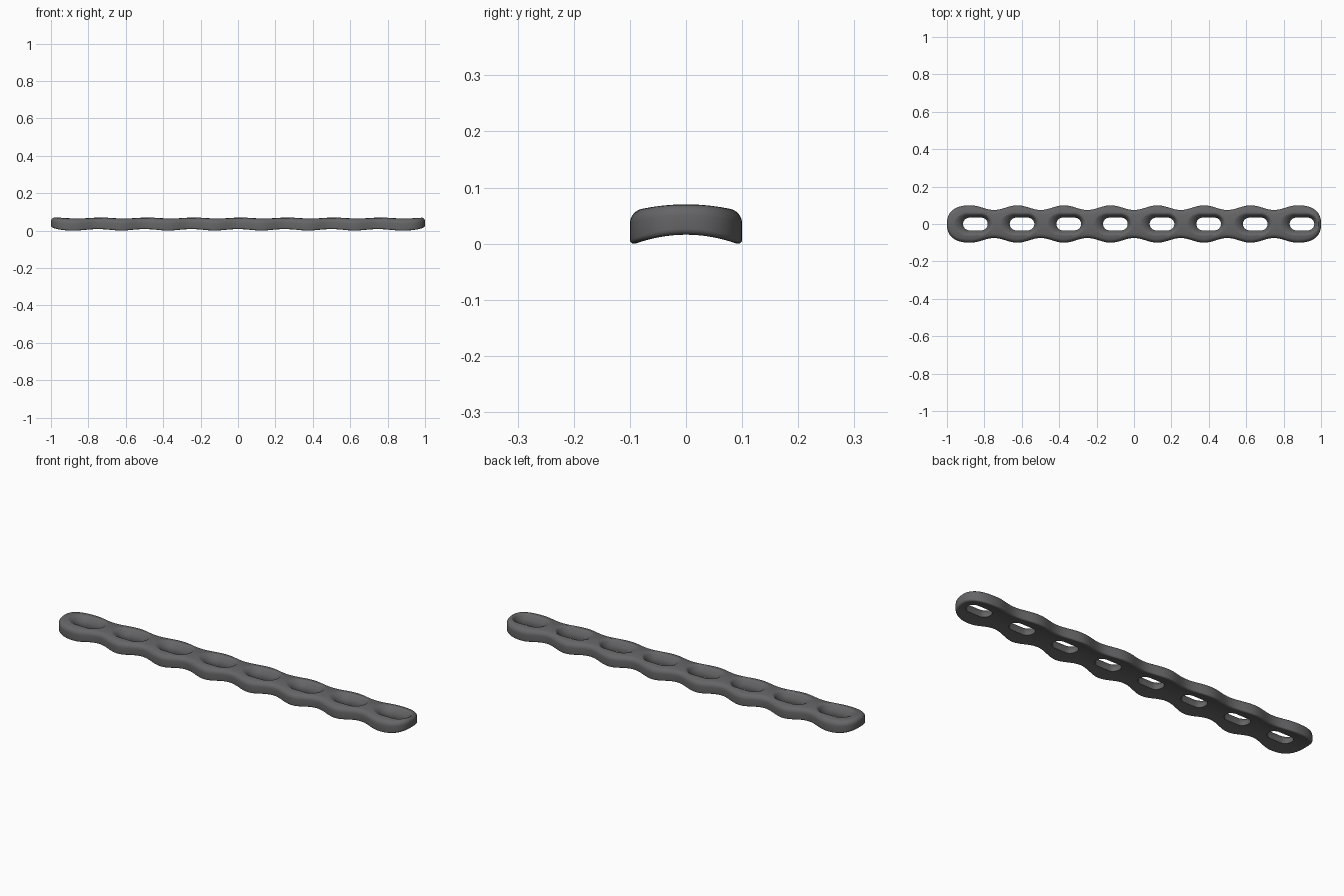
import bpy, bmesh, math
from mathutils import Vector

if "Cube" in bpy.data.objects:
    bpy.data.objects.remove(bpy.data.objects["Cube"])

PITCH, N_SLOTS, END = 0.2495, 8, 0.873


def top_z(y):
    return 0.07 - 1.3 * y * y


def bottom_z(y):
    return 0.016 - 1.95 * y * y


# Half outline from left tip to right tip: rounded ends and wavy sides
def half_outline():
    def cap(k, n=18):
        a = math.pi / 2 * k / n
        return Vector((END + (1 - END) * math.cos(a) ** 0.82, 0.1 * math.sin(a) ** 0.82))
    right = [cap(k) for k in range(19)]
    right[0].y = 0.0
    left = [Vector((-p.x, p.y)) for p in right]
    n = 16 * (N_SLOTS - 1)
    side = []
    for i in range(1, n):
        x = -END + 2 * END * i / n
        side.append(Vector((x, 0.0875 + 0.0125 * math.cos(math.tau * (x + END) / PITCH))))
    return left + side + right[::-1]


# Move the half outline inward by a distance
def inset(pts, d):
    out = []
    for i, p in enumerate(pts):
        a = pts[i - 1] if i else Vector((pts[1].x, -pts[1].y))
        b = pts[i + 1] if i < len(pts) - 1 else Vector((pts[-2].x, -pts[-2].y))
        t = (b - a).normalized()
        out.append(p + Vector((t.y, -t.x)) * d)
    out[0].y = out[-1].y = 0.0
    return out


def make_object(name, bm):
    bmesh.ops.remove_doubles(bm, verts=bm.verts, dist=1e-5)
    bmesh.ops.recalc_face_normals(bm, faces=bm.faces)
    me = bpy.data.meshes.new(name)
    bm.to_mesh(me)
    bm.free()
    ob = bpy.data.objects.new(name, me)
    bpy.context.collection.objects.link(ob)
    return ob


def bridge(bm, a, b):
    n = len(a)
    for i in range(n):
        j = (i + 1) % n
        bm.faces.new((a[i], a[j], b[j], b[i]))


# Plate: rounded rim rings, closed by arched caps
bm = bmesh.new()
base = half_outline()
R_TOP, R_LOW, STEPS = 0.02, 0.011, 5
levels = []
for k in range(STEPS + 1):
    a = math.pi / 2 * k / STEPS
    levels.append((R_LOW * (1 - math.sin(a)), bottom_z, R_LOW * (1 - math.cos(a))))
for k in range(STEPS + 1):
    a = math.pi / 2 * k / STEPS
    levels.append((R_TOP * (1 - math.cos(a)), top_z, -R_TOP * (1 - math.sin(a))))
rings = []
for d, surf, dz in levels:
    half = inset(base, d)
    loop = half + [Vector((p.x, -p.y)) for p in half[-2:0:-1]]
    rings.append([bm.verts.new((p.x, p.y, surf(p.y) + dz)) for p in loop])
for a, b in zip(rings, rings[1:]):
    bridge(bm, a, b)
ACROSS = 12
for d, surf in ((R_LOW, bottom_z), (R_TOP, top_z)):
    half = inset(base, d)
    rows = []
    for p in half:
        ys = [p.y * (1 - 2 * j / ACROSS) for j in range(ACROSS + 1)]
        if p.y == 0:
            rows.append([bm.verts.new((p.x, 0, surf(0)))] * (ACROSS + 1))
        else:
            rows.append([bm.verts.new((p.x, y, surf(y))) for y in ys])
    for a, b in zip(rows, rows[1:]):
        for j in range(ACROSS):
            quad = list(dict.fromkeys((a[j], a[j + 1], b[j + 1], b[j])))
            bm.faces.new(quad)
plate = make_object("slotted_plate", bm)

# Slot cutters: straight oblong hole opening into a flared countersink
# (height, half length, half width, shift along x)
SLOT = [(-0.03, 0.072, 0.037, 0.025), (0.008, 0.069, 0.036, 0.025), (0.016, 0.066, 0.034, 0.025),
        (0.034, 0.066, 0.034, 0.025), (0.045, 0.072, 0.040, 0.023),
        (0.055, 0.079, 0.046, 0.021), (0.062, 0.086, 0.052, 0.018),
        (0.067, 0.094, 0.060, 0.015), (0.071, 0.106, 0.070, 0.015)]
bm = bmesh.new()
for s in range(N_SLOTS):
    cx = -END + s * 2 * END / (N_SLOTS - 1)
    loops = []
    for z, hl, hw, shift in SLOT:
        loop = []
        for k in range(32):
            a = math.tau * (k + 0.5) / 32
            straight = math.copysign(hl - hw, math.cos(a))
            loop.append(bm.verts.new((cx + shift + straight + hw * math.cos(a),
                                      hw * math.sin(a), z)))
        loops.append(loop)
    for a, b in zip(loops, loops[1:]):
        bridge(bm, a, b)
    bm.faces.new(loops[0])
    bm.faces.new(loops[-1])
cutter = make_object("slot_cutter", bm)
cutter.hide_render = True

# Cut the slots
mod = plate.modifiers.new("slots", 'BOOLEAN')
mod.operation = 'DIFFERENCE'
mod.solver = 'EXACT'
mod.object = cutter
bpy.context.view_layer.objects.active = plate
plate.select_set(True)
bpy.ops.object.modifier_apply(modifier=mod.name)
bpy.data.objects.remove(cutter, do_unlink=True)

# Dark metal finish
metal = bpy.data.materials.new("dark_grey_metal")
metal.diffuse_color = (0.13, 0.13, 0.135, 1)
metal.use_nodes = True
metal.node_tree.nodes["Principled BSDF"].inputs["Base Color"].default_value = metal.diffuse_color
plate.data.materials.clear()
plate.data.materials.append(metal)
bpy.ops.object.shade_smooth_by_angle(angle=math.radians(45))
